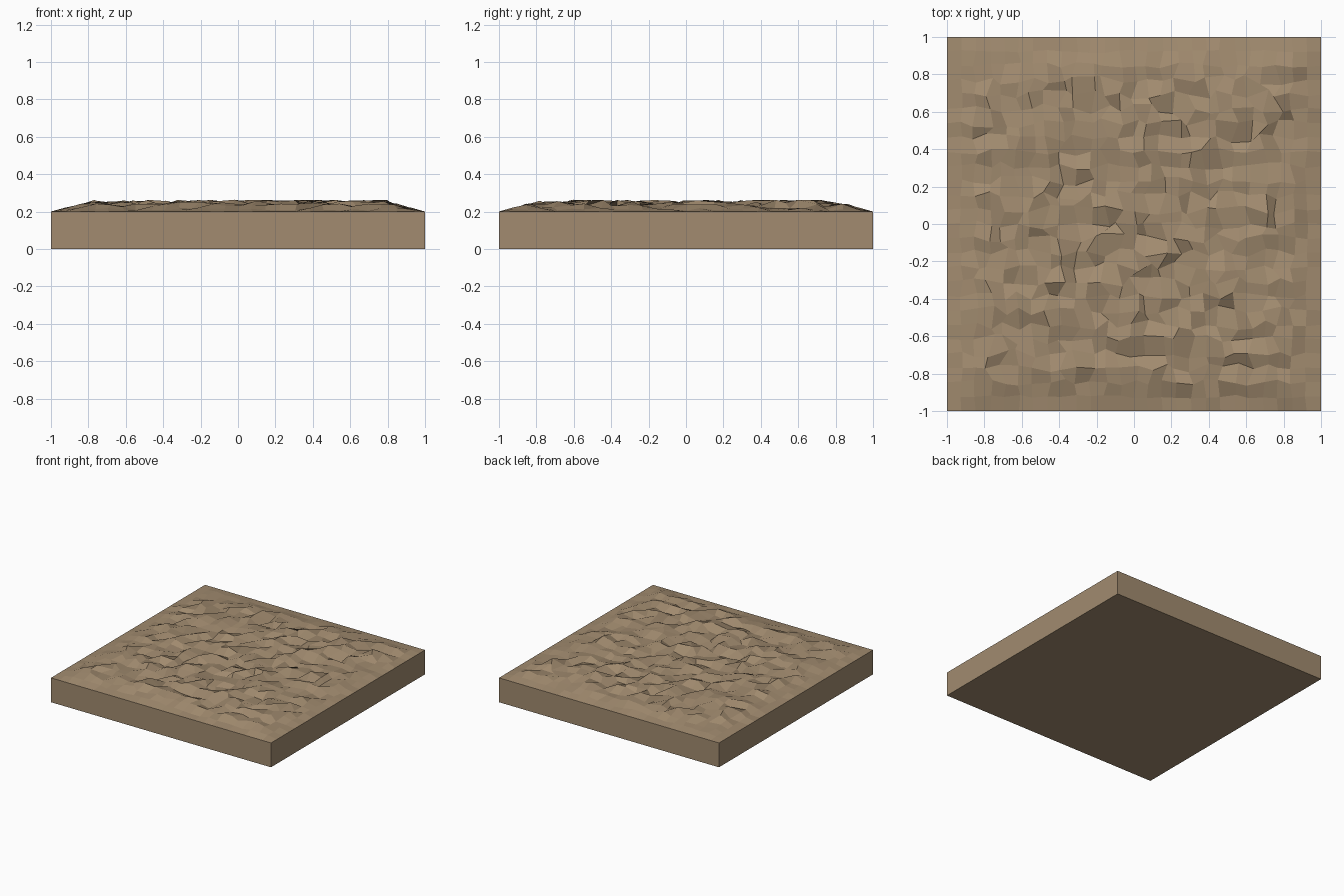
import bpy, bmesh, random
from mathutils import Vector

if "Cube" in bpy.data.objects:
    bpy.data.objects.remove(bpy.data.objects["Cube"])

random.seed(7)
CELLS, EDGE_Z, RELIEF = 26, 0.2, 0.064

# Earth colour
mat = bpy.data.materials.new("earth")
mat.diffuse_color = (0.36, 0.26, 0.16, 1)
mat.use_nodes = True
mat.node_tree.nodes["Principled BSDF"].inputs["Base Color"].default_value = mat.diffuse_color

# Rough top: a jittered grid whose relief fades out towards the rim
bm = bmesh.new()
bmesh.ops.create_grid(bm, x_segments=CELLS, y_segments=CELLS, size=1)
for v in bm.verts:
    rim = 1 - max(abs(v.co.x), abs(v.co.y))
    fade = max(0, min(1, rim / 0.23))
    v.co.z = EDGE_Z + RELIEF * fade * random.uniform(0.2, 1)
    v.co.x += random.uniform(-0.028, 0.028) * fade
    v.co.y += random.uniform(-0.028, 0.028) * fade

# Straight side walls and flat underside
rim_edges = [e for e in bm.edges if e.is_boundary]
walls = bmesh.ops.extrude_edge_only(bm, edges=rim_edges)["geom"]
for v in (g for g in walls if isinstance(g, bmesh.types.BMVert)):
    v.co.z = 0
bottom = [e for e in bm.edges if e.is_boundary]
bmesh.ops.contextual_create(bm, geom=bottom)
bmesh.ops.recalc_face_normals(bm, faces=bm.faces)

mesh = bpy.data.meshes.new("ground_tile")
bm.to_mesh(mesh)
bm.free()
mesh.materials.append(mat)
tile = bpy.data.objects.new("ground_tile", mesh)
bpy.context.collection.objects.link(tile)
